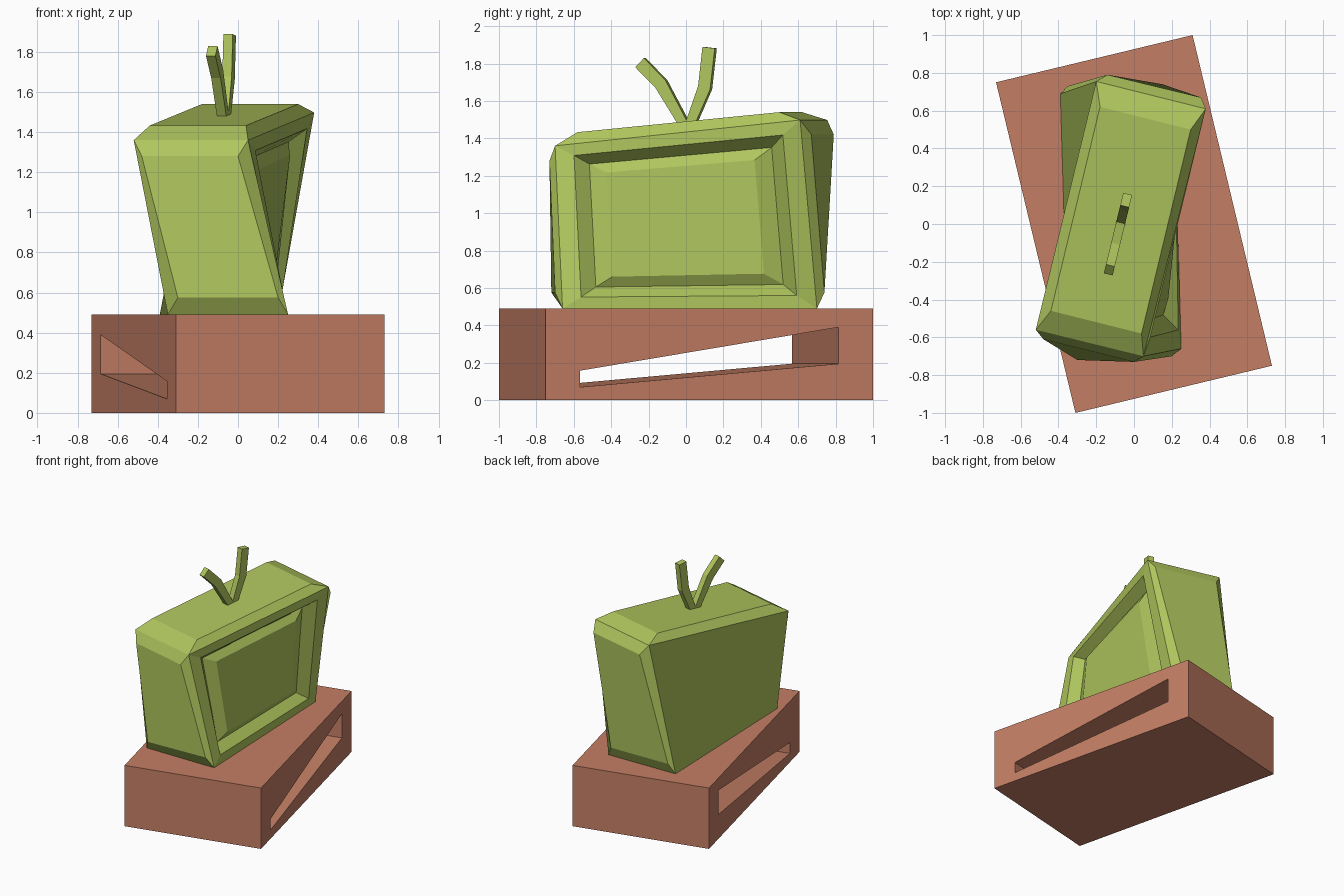
import bpy, bmesh
from mathutils import Vector, Matrix
from math import radians

if "Cube" in bpy.data.objects:
    bpy.data.objects.remove(bpy.data.objects["Cube"])


def material(name, rgb):
    m = bpy.data.materials.new(name)
    m.diffuse_color = (*rgb, 1)
    m.use_nodes = True
    m.node_tree.nodes["Principled BSDF"].inputs["Base Color"].default_value = m.diffuse_color
    return m


def finish(bm, name, mat):
    bmesh.ops.remove_doubles(bm, verts=bm.verts, dist=1e-5)
    bmesh.ops.recalc_face_normals(bm, faces=bm.faces)
    me = bpy.data.meshes.new(name)
    bm.to_mesh(me)
    bm.free()
    ob = bpy.data.objects.new(name, me)
    bpy.context.collection.objects.link(ob)
    me.materials.append(mat)
    return ob


def loft(bm, rings, cap_start=False, cap_end=False, closed=False):
    """Join a series of four-point rings with quads."""
    vs = [[bm.verts.new(p) for p in r] for r in rings]
    for a, b in zip(vs, vs[1:] + ([vs[0]] if closed else [])):
        for i in range(4):
            j = (i + 1) % 4
            bm.faces.new((a[i], a[j], b[j], b[i]))
    if cap_start:
        bm.faces.new(vs[0])
    if cap_end:
        bm.faces.new(vs[-1])


green = material("green", (0.43, 0.56, 0.11))
brick = material("brick", (0.55, 0.21, 0.13))

# Stand: turned block with a wedge-shaped slot right through it
W, L, H = 0.535, 0.90, 0.49
outer = [(-L, 0), (L, 0), (L, H), (-L, H)]
slot = [(-0.71, 0.07), (0.71, 0.195), (0.71, 0.39), (-0.71, 0.158)]
bm = bmesh.new()
loft(bm, [[(x, y, z) for y, z in prof]
          for prof, x in ((outer, -W), (outer, W), (slot, W), (slot, -W))], closed=True)
bmesh.ops.rotate(bm, verts=bm.verts, matrix=Matrix.Rotation(radians(13.5), 3, 'Z'))
finish(bm, "stand", brick)

# Television case: twisted box, corners front-left, front-right, back-right, back-left
B = [Vector(p) for p in ((-0.35, -0.66, .49), (0.25, -0.66, .49), (0.20, 0.70, .49), (-0.39, 0.69, .49))]
T = [Vector(p) for p in ((-0.52, -0.56, 1.36), (0.05, -0.70, 1.36), (0.38, 0.61, 1.498), (-0.20, 0.755, 1.498))]
bm = bmesh.new()
loft(bm, [B], cap_start=True)
loft(bm, [[B[0], B[3], T[3], T[0]]], cap_start=True)
# raised caps on the top, front and back
top_cap = [(-0.44, -0.46, 1.433), (0.04, -0.58, 1.433), (0.30, 0.50, 1.54), (-0.18, 0.62, 1.54)]
front_cap = [(-0.30, -0.72, .575), (0.20, -0.70, .575), (0.0, -0.73, 1.28), (-0.48, -0.61, 1.28)]
back_cap = [(0.15, 0.74, .575), (-0.35, 0.73, .575), (-0.14, 0.79, 1.42), (0.355, 0.67, 1.42)]
loft(bm, [T, top_cap], cap_end=True)
loft(bm, [[B[0], B[1], T[1], T[0]], front_cap], cap_end=True)
loft(bm, [[B[2], B[3], T[3], T[2]], back_cap], cap_end=True)
# sunken, bulging screen on the right side
side = [B[1], B[2], T[2], T[1]]
normal = (side[2] - side[0]).cross(side[3] - side[1]).normalized()


def inset(u, v, depth):
    ring = []
    for s, t in ((u, v), (1 - u, v), (1 - u, 1 - v), (u, 1 - v)):
        p = side[0].lerp(side[1], s).lerp(side[3].lerp(side[2], s), t)
        ring.append(p + normal * depth)
    return ring


loft(bm, [side, inset(.075, .07, 0), inset(.13, .13, -.07), inset(.2, .19, -.035)], cap_end=True)
finish(bm, "television_case", green)

# Aerial rods: bent square bars in the plane of the case
along, across = Vector((.235, .972, 0)), Vector((.972, -.235, 0))
for name, path in (("front_aerial", [(-0.0, 1.46), (-0.135, 1.69), (-0.25, 1.805)]),
                   ("back_aerial", [(0.02, 1.46), (0.105, 1.67), (0.13, 1.885)])):
    pts = [Vector((-0.072, 0, z)) + along * s for s, z in path]
    rings = []
    for i, p in enumerate(pts):
        tangent = (pts[min(i + 1, 2)] - pts[max(i - 1, 0)]).normalized()
        a = across * 0.024
        b = tangent.cross(across) * (0.025, 0.034, 0.034)[i]
        rings.append([p + a + b, p - a + b, p - a - b, p + a - b])
    bm = bmesh.new()
    loft(bm, rings, True, True)
    finish(bm, name, green)
